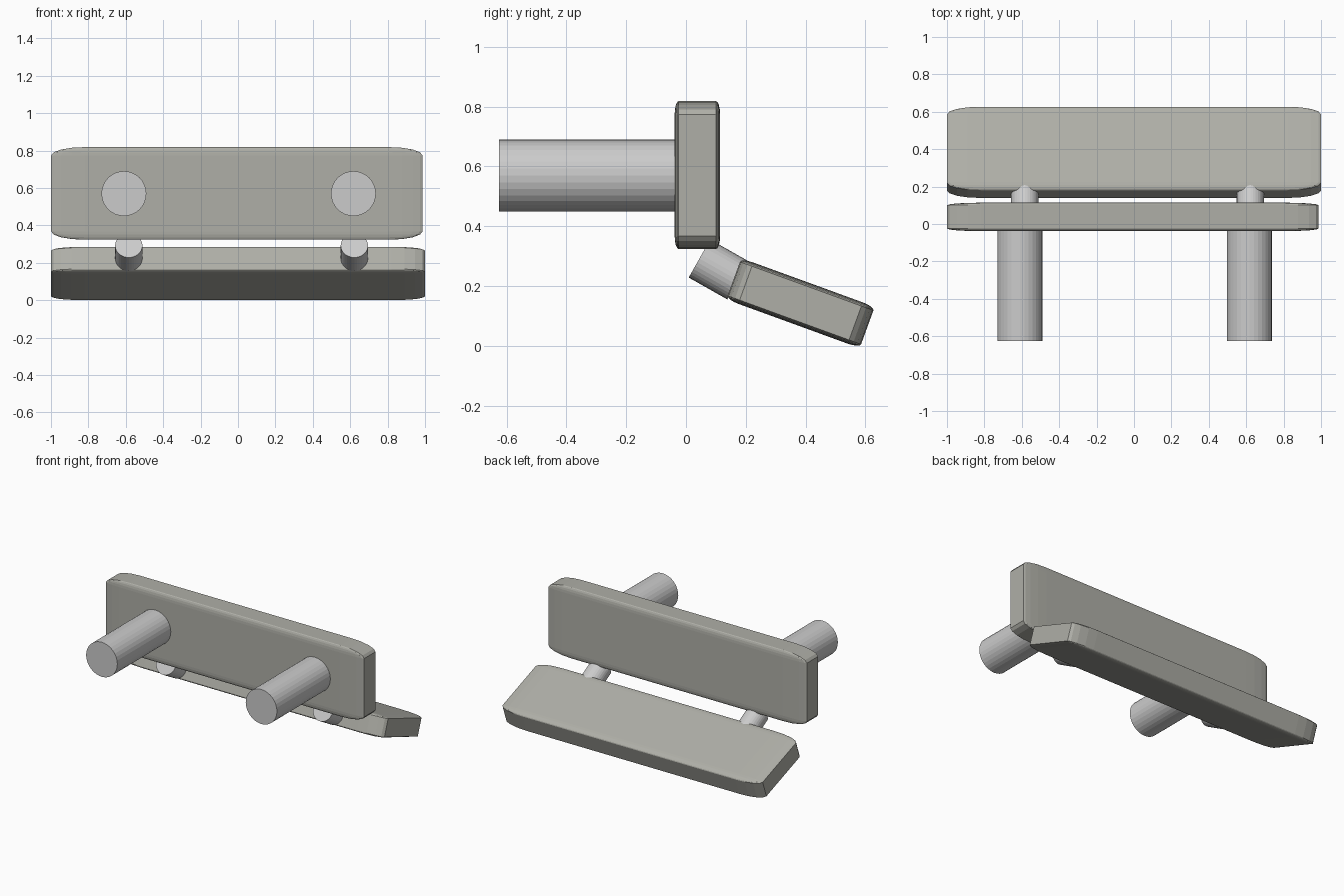
import bpy, bmesh
from math import radians
from mathutils import Matrix, Vector

if "Cube" in bpy.data.objects:
    bpy.data.objects.remove(bpy.data.objects["Cube"])


def material(name, colour):
    mat = bpy.data.materials.new(name)
    mat.diffuse_color = (*colour, 1)
    mat.use_nodes = True
    mat.node_tree.nodes["Principled BSDF"].inputs["Base Color"].default_value = mat.diffuse_color
    return mat


plate_grey = material("plate_grey", (0.43, 0.43, 0.39))
peg_grey = material("peg_grey", (0.82, 0.82, 0.82))
link_grey = material("link_grey", (1.0, 0.97, 1.0))


def add_object(name, bm, mat):
    mesh = bpy.data.meshes.new(name)
    bm.to_mesh(mesh)
    bm.free()
    mesh.materials.append(mat)
    obj = bpy.data.objects.new(name, mesh)
    bpy.context.collection.objects.link(obj)
    return obj


def plate(name, centre, size, tilt=0):
    # Bevelled unit cube stretched to size, so corners become elliptical
    bm = bmesh.new()
    bmesh.ops.create_cube(bm, size=1)
    bmesh.ops.bevel(bm, geom=bm.edges[:], offset=0.09, offset_type='OFFSET',
                    segments=4, profile=0.5, affect='EDGES')
    bmesh.ops.transform(bm, verts=bm.verts, matrix=Matrix.Diagonal((*size, 1)))
    obj = add_object(name, bm, plate_grey)
    obj.location = centre
    obj.rotation_euler.x = radians(tilt)


def peg(name, start, end, radius, mat):
    # Capped cylinder between two points
    start, end = Vector(start), Vector(end)
    axis = end - start
    bm = bmesh.new()
    bmesh.ops.create_cone(bm, cap_ends=True, segments=32, radius1=radius,
                          radius2=radius, depth=axis.length)
    obj = add_object(name, bm, mat)
    obj.location = (start + end) / 2
    obj.rotation_euler = axis.to_track_quat('Z', 'Y').to_euler()


# Upright plate and tilted lower plate
plate("upper_plate", (-0.006, 0.038, 0.571), (1.986, 0.152, 0.495))
plate("lower_plate", (0, 0.383, 0.143), (2.0, 0.475, 0.147), tilt=-20)

# Long pegs at the front of the upright plate
for side, x in (("left", -0.61), ("right", 0.617)):
    peg(f"{side}_long_peg", (x, -0.625, 0.57), (x, 0.03, 0.57), 0.12, peg_grey)

# Short slanted pegs joining the two plates
for side, x in (("left", -0.584), ("right", 0.622)):
    peg(f"{side}_link_peg", (x, 0.045, 0.292), (x, 0.174, 0.219), 0.073, link_grey)
